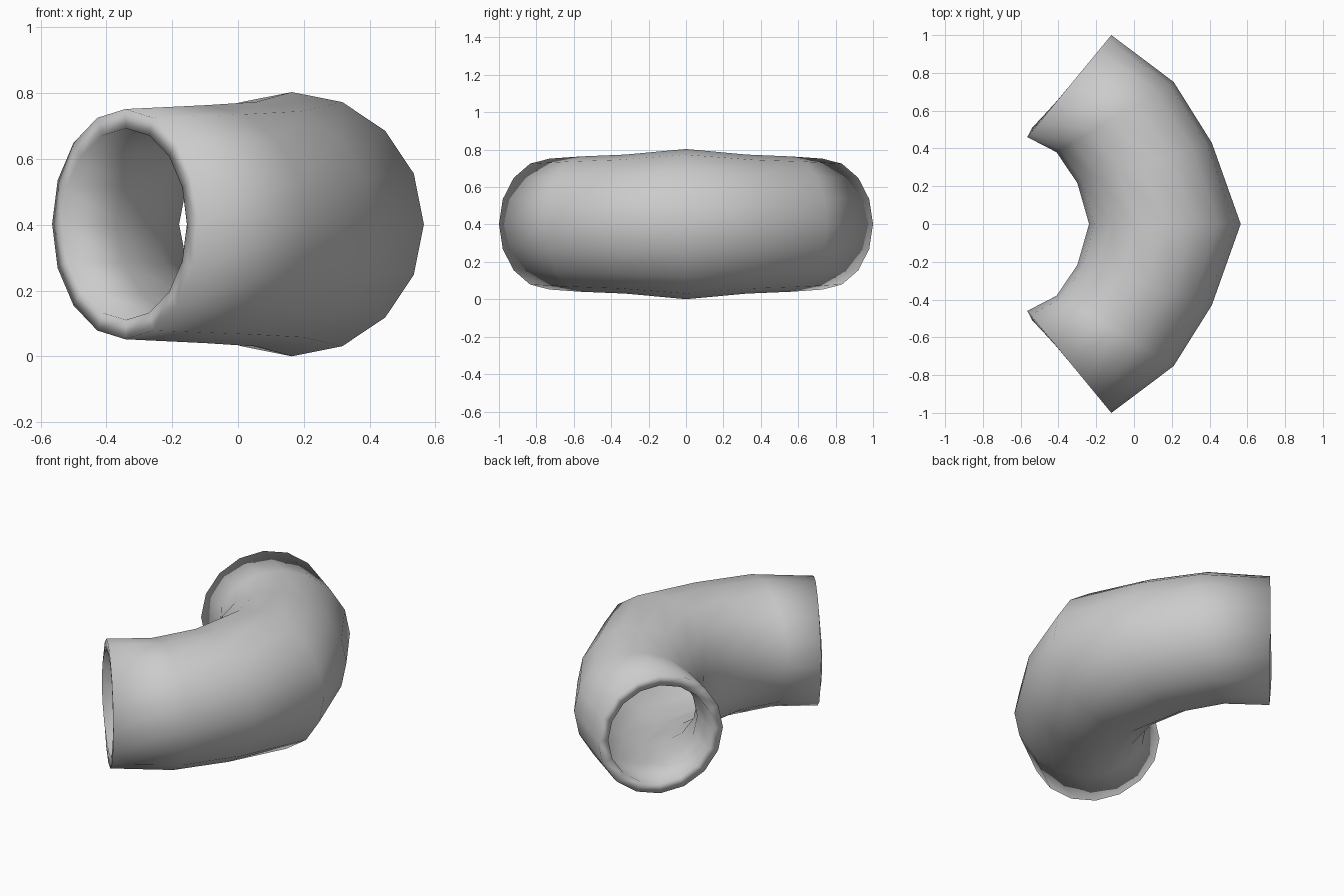
import bpy, bmesh
from math import sin, cos, pi
from mathutils import Vector

if "Cube" in bpy.data.objects:
    bpy.data.objects.remove(bpy.data.objects["Cube"])

SIDES, MID_Z = 16, 0.402

# Bend stations seen from above: outer point, inner point (front half, then mirrored)
half = [((-0.12, -1.0), (-0.565, -0.46)),
        ((0.21, -0.752), (-0.41, -0.38)),
        ((0.412, -0.43), (-0.30, -0.217))]
middle = [((0.565, 0.0), (-0.238, 0.0))]
mirrored = [tuple((x, -y) for x, y in pair) for pair in reversed(half)]
stations = half + middle + mirrored

# Loft circular rings along the bend
bm = bmesh.new()
rings = []
for outer, inner in stations:
    o, i = Vector((*outer, MID_Z)), Vector((*inner, MID_Z))
    centre, arm = (o + i) / 2, (o - i) / 2
    up = Vector((0, 0, arm.length))
    rings.append([bm.verts.new(centre + arm * cos(2 * pi * k / SIDES)
                               + up * sin(2 * pi * k / SIDES))
                  for k in range(SIDES)])
for a, b in zip(rings, rings[1:]):
    for k in range(SIDES):
        n = (k + 1) % SIDES
        bm.faces.new((a[k], b[k], b[n], a[n]))

# Make every face point away from the bore
axis = [sum((v.co for v in r), Vector()) / SIDES for r in rings]
face = bm.faces[:][0]
bm.normal_update()
if face.normal.dot(face.calc_center_median() - (axis[0] + axis[1]) / 2) < 0:
    bmesh.ops.reverse_faces(bm, faces=bm.faces[:])

mesh = bpy.data.meshes.new("pipe_elbow")
bm.to_mesh(mesh)
bm.free()
mesh.shade_smooth()
pipe = bpy.data.objects.new("pipe_elbow", mesh)
bpy.context.collection.objects.link(pipe)

# Wall thickness, inward, with open ends
wall = pipe.modifiers.new("wall", 'SOLIDIFY')
wall.thickness = 0.059
wall.offset = -1
wall.use_rim = True
